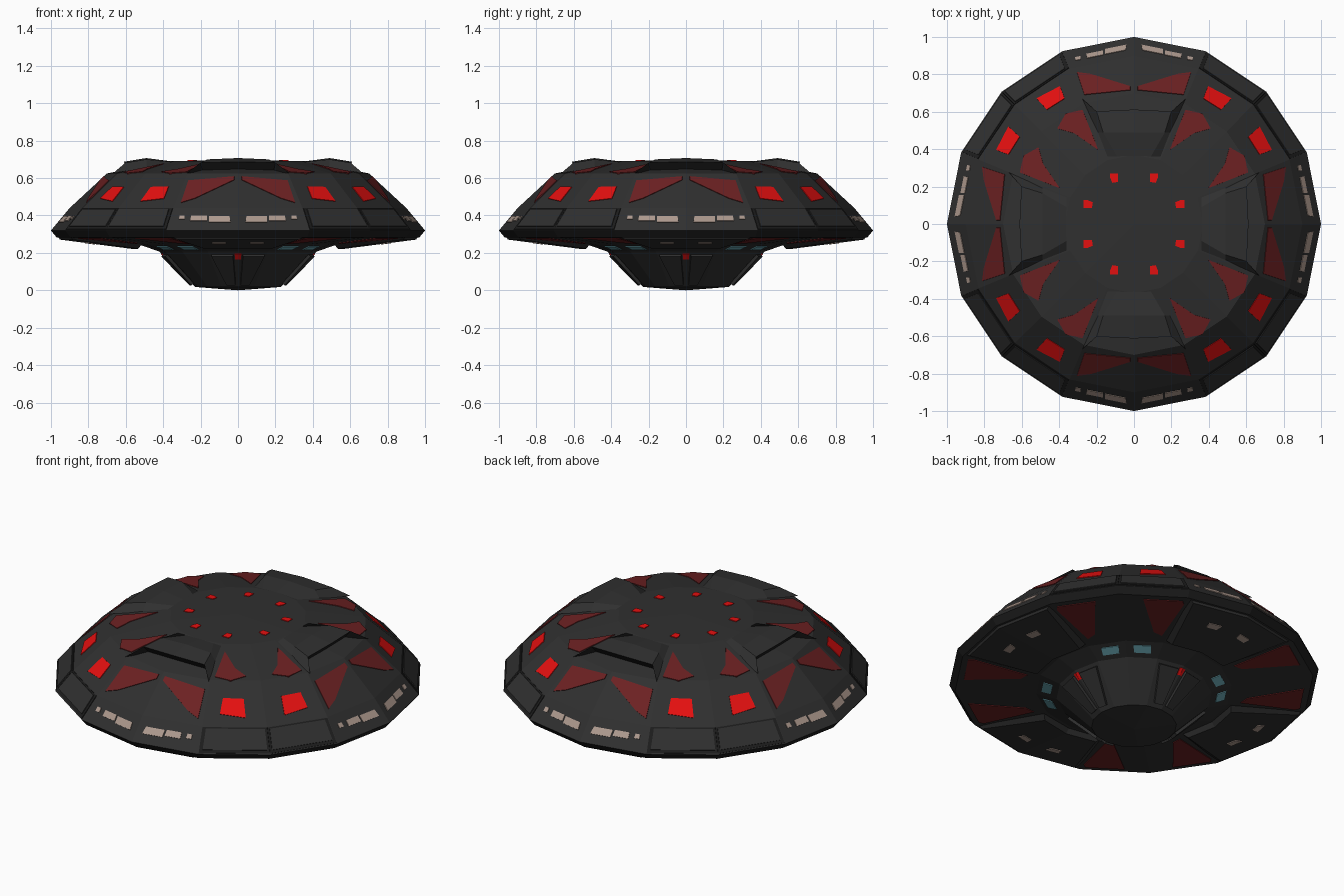
import bpy, bmesh, math
from mathutils import Vector, Matrix

if "Cube" in bpy.data.objects:
    bpy.data.objects.remove(bpy.data.objects["Cube"])

STEP = math.pi / 8          # sixteen-sided hull
TAN = math.tan(STEP / 2)


def material(name, rgb):
    m = bpy.data.materials.new(name)
    m.diffuse_color = (*rgb, 1)
    m.use_nodes = True
    m.node_tree.nodes["Principled BSDF"].inputs["Base Color"].default_value = m.diffuse_color
    return m


HULL = material("charcoal_hull", (0.029, 0.029, 0.029))
TRIM = material("black_trim", (0.012, 0.012, 0.012))
RED = material("bright_red", (0.78, 0.005, 0.005))
MAROON = material("dark_red", (0.15, 0.015, 0.016))
BEIGE = material("beige_lights", (0.42, 0.32, 0.27))
CYAN = material("teal_lights", (0.16, 0.43, 0.50))

# radius / height profiles (radius measured at the corners)
TOP = [(0, 0.70), (0.37, 0.69), (0.70, 0.625), (0.90, 0.44), (1.0, 0.32)]
BOTTOM = [(0, 0.0), (0.23, 0.018), (0.42, 0.207), (0.53, 0.245), (0.97, 0.283), (1.0, 0.32)]
BLOCK = [(0.57, 0.222), (0.97, 0.273)]


def height(x, y, prof):
    mid = (math.floor(math.atan2(y, x) / STEP + 1e-6) + 0.5) * STEP
    r = (x * math.cos(mid) + y * math.sin(mid)) / math.cos(STEP / 2)
    for (r0, z0), (r1, z1) in zip(prof, prof[1:]):
        if r <= r1 or (r1, z1) == prof[-1]:
            return z0 + (z1 - z0) * (r - r0) / (r1 - r0)


def finish(name, bm, mats):
    bmesh.ops.recalc_face_normals(bm, faces=bm.faces[:])
    me = bpy.data.meshes.new(name)
    bm.to_mesh(me)
    bm.free()
    for m in mats:
        me.materials.append(m)
    ob = bpy.data.objects.new(name, me)
    bpy.context.collection.objects.link(ob)
    return ob


def eightfold(rot=0.0):
    """Mirror across x, then four quarter turns."""
    for k in range(4):
        for s in (1, -1):
            yield Matrix.Rotation(k * math.pi / 2 + rot, 3, 'Z') @ Matrix.Diagonal((s, 1, 1))


def prism(bm, a, b):
    va, vb = [bm.verts.new(p) for p in a], [bm.verts.new(p) for p in b]
    bm.faces.new(va)
    bm.faces.new(vb)
    n = len(a)
    for i in range(n):
        bm.faces.new((va[i], va[(i + 1) % n], vb[(i + 1) % n], vb[i]))


def plates(name, polys, prof, mat, t=0.004, rot=0.0):
    """Thin plates lying on the hull, given as flat (x, y) outlines."""
    bm = bmesh.new()
    for poly in polys:
        base = [Vector((x, y, height(x, y, prof) if rot == 0 else 0)) for x, y in poly]
        for m in eightfold(rot):
            pts = [m @ p for p in base]
            cen = sum(pts, Vector()) / len(pts)
            # read the slope of the facet under the plate centre
            e = 0.003
            h = lambda dx, dy: height(cen.x + dx, cen.y + dy, prof)
            z0 = h(0, 0)
            gx, gy = (h(e, 0) - z0) / e, (h(0, e) - z0) / e
            for p in pts:
                p.z = z0 + gx * (p.x - cen.x) + gy * (p.y - cen.y)
            off = Vector((-gx, -gy, 1)).normalized() * t
            prism(bm, [p - off for p in pts], [p + off for p in pts])
    return finish(name, bm, [mat])


def strip(xa0, xa1, ra, xb0, xb1, rb):
    """Quad between two hull rings on the facet beside the axis."""
    return [(x, r - x * TAN) for x, r in ((xa0, ra), (xa1, ra), (xb1, rb), (xb0, rb))]


# main saucer hull: sixteen-sided lathe
bm = bmesh.new()
prev = None
full = TOP + BOTTOM[-2::-1]
for i, (r, z) in enumerate(full):
    if r == 0:
        ring = [bm.verts.new((0, 0, z))] * 16
    else:
        ring = [bm.verts.new((r * math.cos(k * STEP), r * math.sin(k * STEP), z)) for k in range(16)]
    if prev:
        for k in range(16):
            q = [prev[k], prev[(k + 1) % 16], ring[(k + 1) % 16], ring[k]]
            f = bm.faces.new(list(dict.fromkeys(q)))
            f.material_index = 1 if i == len(TOP) else 0
    prev = ring
finish("saucer_hull", bm, [HULL, TRIM])

# four overhanging hoods on the dome
bm = bmesh.new()
C = [(0, 0.612, 0.687), (0, 0.49, 0.707), (0, 0.36, 0.69)]
S = [(0.20, 0.602, 0.682), (0.165, 0.49, 0.70), (0.09, 0.36, 0.688)]
B = [(0.275, 0.668, 0.626), (0.195, 0.49, 0.655), (0.14, 0.35, 0.685)]
W = [(0, 0.575, 0.64), (0.19, 0.565, 0.635)]
for m in eightfold():
    c, s, b, w = ([bm.verts.new(m @ Vector(p)) for p in row] for row in (C, S, B, W))
    for i in (0, 1):
        bm.faces.new((c[i], s[i], s[i + 1], c[i + 1]))
        bm.faces.new((s[i], b[i], b[i + 1], s[i + 1]))
    for f in ((c[0], w[0], w[1], s[0]), (s[0], w[1], b[0])):
        bm.faces.new(f).material_index = 1
bmesh.ops.remove_doubles(bm, verts=bm.verts[:], dist=0.0005)
finish("dome_hoods", bm, [HULL, TRIM])

# four bevelled blocks under the rim
bm = bmesh.new()
upper = [(0, 0.968, 0.295), (0.37, 0.892, 0.295), (0.21, 0.507, 0.255), (0, 0.54, 0.255)]
lower = [(0, 0.952, 0.271), (0.325, 0.887, 0.271), (0.18, 0.534, 0.222), (0, 0.57, 0.222)]
for m in eightfold():
    prism(bm, [m @ Vector(p) for p in upper], [m @ Vector(p) for p in lower])
finish("underside_blocks", bm, [HULL])

# raised rim panels with dark surrounds on the diagonals
D = math.pi / 4
plates("rim_panel_surrounds", [strip(0.0, 0.342, 0.903, 0.0, 0.378, 0.996)], TOP, TRIM, 0.004, D)
plates("rim_panels", [strip(0.012, 0.325, 0.909, 0.012, 0.355, 0.985)], TOP, HULL, 0.009, D)

# painted marks on the upper hull
plates("red_windows", [[(0.52, 0.67), (0.395, 0.735), (0.37, 0.67), (0.465, 0.61)]], TOP, RED)
plates("upper_red_wedges", [[(0.02, 0.715), (0.265, 0.69), (0.305, 0.81), (0.23, 0.80), (0.02, 0.735)]],
       TOP, MAROON)
plates("dome_red_wedges", [
    [(0.19, 0.395), (0.275, 0.61), (0.365, 0.59), (0.41, 0.51), (0.32, 0.485)],
    [(0.395, 0.19), (0.61, 0.275), (0.59, 0.365), (0.51, 0.41), (0.485, 0.32)]][:1], TOP, MAROON)
plates("dome_lights", [[(0.085, 0.27), (0.085, 0.225), (0.115, 0.22), (0.127, 0.245), (0.127, 0.27)]],
       TOP, RED)
plates("rim_lights", [strip(0.045, 0.155, 0.937, 0.04, 0.155, 0.964),
                      strip(0.165, 0.25, 0.935, 0.165, 0.255, 0.958),
                      strip(0.285, 0.312, 0.935, 0.285, 0.315, 0.952)], TOP, BEIGE)

# painted marks on the underside
plates("lower_red_wedges", [[(0.13, 0.91), (0.34, 0.87), (0.345, 0.84), (0.20, 0.56), (0.16, 0.60)]],
       BOTTOM, MAROON, 0.004, D)
plates("teal_windows", [strip(0.04, 0.135, 0.505, 0.04, 0.13, 0.455)], BOTTOM, CYAN, 0.004, D)
plates("block_lights", [strip(0.065, 0.14, 0.83, 0.07, 0.13, 0.79)], BLOCK, BEIGE)

# paired ribs on the lower cone, with a small red light between them
plates("cone_ribs", [strip(0.025, 0.14, 0.405, 0.012, 0.06, 0.25)], BOTTOM, HULL, 0.016)
plates("cone_lights", [strip(0.0, 0.018, 0.41, 0.0, 0.014, 0.38)], BOTTOM, RED)
